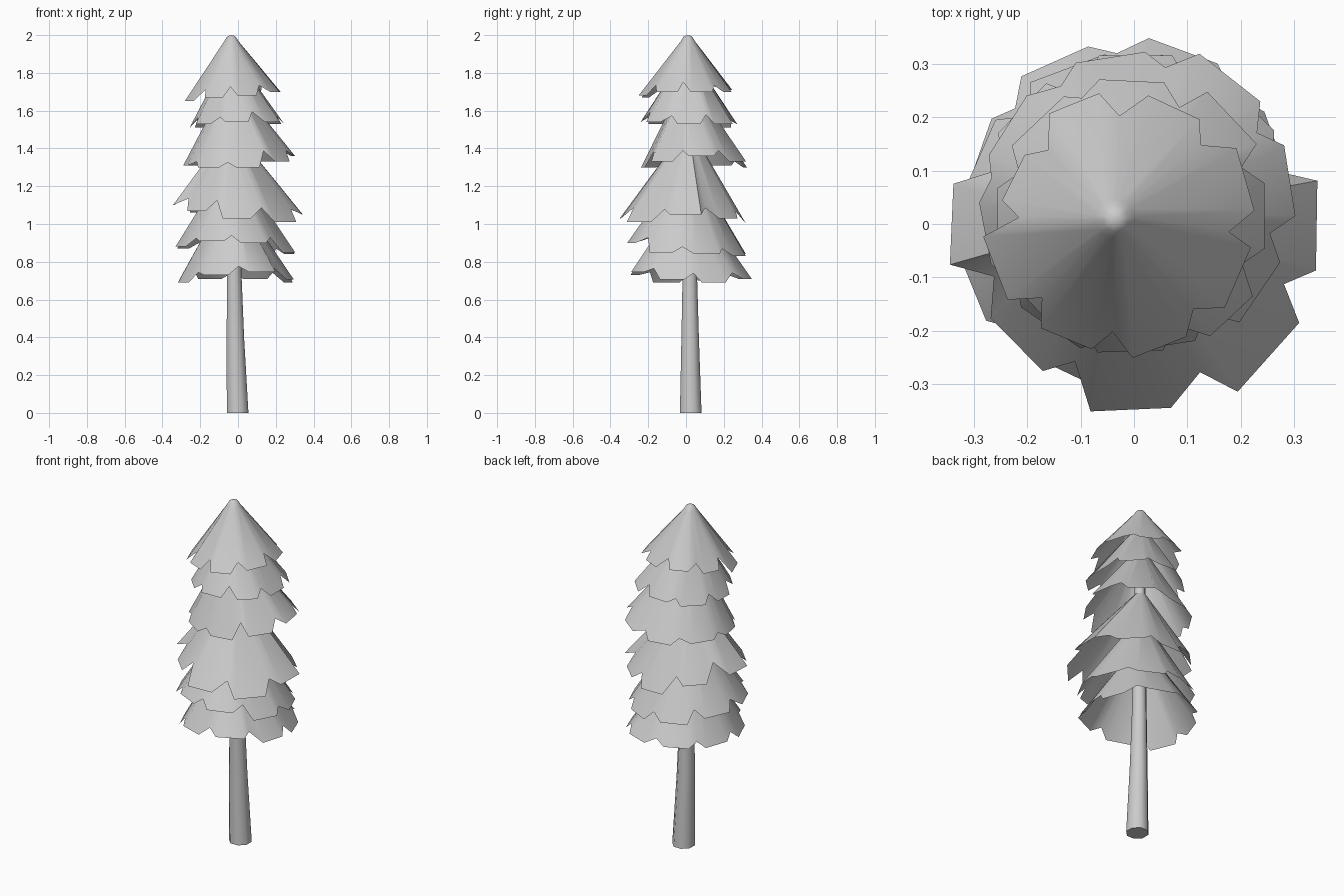
import bpy, bmesh, random
from math import cos, sin, radians

random.seed(4)
cube = bpy.data.objects.get("Cube")
if cube:
    bpy.data.objects.remove(cube)

grey = bpy.data.materials.new("light grey")
grey.use_nodes = True
colour = (0.6, 0.6, 0.6, 1)
grey.diffuse_color = colour
grey.node_tree.nodes["Principled BSDF"].inputs["Base Color"].default_value = colour


def loft(name, rings, cap_start, cap_end, sharp):
    """Join rings of points, equal in length, into one smooth surface."""
    bm = bmesh.new()
    loops = [[bm.verts.new(p) for p in ring] for ring in rings]
    for a, b in zip(loops, loops[1:]):
        n = len(a)
        for i in range(n):
            j = (i + 1) % n
            bm.faces.new((a[i], a[j], b[j], b[i]))
    if cap_start:
        bm.faces.new(loops[0])
    if cap_end:
        bm.faces.new(loops[-1])
    bmesh.ops.recalc_face_normals(bm, faces=bm.faces)
    mesh = bpy.data.meshes.new(name)
    bm.to_mesh(mesh)
    bm.free()
    obj = bpy.data.objects.new(name, mesh)
    bpy.context.collection.objects.link(obj)
    mesh.materials.append(grey)
    bpy.ops.object.select_all(action='DESELECT')
    obj.select_set(True)
    bpy.context.view_layer.objects.active = obj
    bpy.ops.object.shade_smooth_by_angle(angle=radians(sharp))


def circle(x, y, z, r, angles):
    return [(x + r * cos(a), y + r * sin(a), z) for a in angles]


# Trunk: tapered, leaning slightly, hidden at the top by the foliage
eight = [radians(45 * i + 22.5) for i in range(8)]
trunk_path = [(0, -0.002, 0.025, 0.062), (0.4, -0.014, 0.022, 0.05),
              (0.75, -0.02, 0.02, 0.041), (1.75, -0.035, 0.01, 0.026)]
loft("trunk", [circle(x, y, z, r, eight) for z, x, y, r in trunk_path], True, True, 50)


def tier(name, top, centre, phase, radii, heights, notch=0.84, domed=False):
    """Open skirt of eight lobes, each with its own reach and tip height."""
    angles, edge = [], []
    for i, (r, z) in enumerate(zip(radii, heights)):
        inner = notch * min(r, radii[i - 1]) + 0.02 * random.random()
        middle = (z + heights[i - 1]) / 2
        rise = 0.85 * (top - middle) * (1 - inner / r)
        for offset, reach, height in ((-22.5, inner, middle + rise), (-13, r, z), (13, r, z)):
            a = radians(phase + 45 * i + offset + random.uniform(-2, 2))
            reach *= random.uniform(0.985, 1.015)
            angles.append(a)
            edge.append((centre[0] + reach * cos(a), centre[1] + reach * sin(a), height))
    neck = (-0.035, 0.01)
    if domed:
        profile = ((0.036, 0.03), (0.024, 0.01), (0.01, 0.001))
    else:
        profile = ((0.03, 0),)
    rings = [edge] + [circle(*neck, top - drop, r, angles) for r, drop in profile]
    loft(name, rings, False, domed, 50)


# Foliage tiers, from the crown down
tier("foliage_crown", 2.0, (-0.03, 0), 20,
     [.26, .25, .245, .22, .25, .24, .25, .255],
     [1.70, 1.70, 1.71, 1.68, 1.65, 1.67, 1.68, 1.70], 0.8, domed=True)
tier("foliage_upper", 1.88, (-0.002, 0.015), 0,
     [.255, .27, .26, .26, .26, .26, .26, .27],
     [1.53, 1.53, 1.53, 1.51, 1.51, 1.53, 1.54, 1.54])
tier("foliage_upper_middle", 1.74, (0, 0.03), 10,
     [.30, .31, .295, .29, .29, .28, .27, .295],
     [1.36, 1.33, 1.30, 1.31, 1.31, 1.30, 1.30, 1.33], 0.87)
tier("foliage_middle", 1.48, (0, 0), 0,
     [.35, .32, .32, .31, .35, .325, .355, .365],
     [1.05, 1.03, 1.005, 1.06, 1.1, 1.07, 1.03, 1.01], 0.82)
tier("foliage_lower_middle", 1.31, (-0.015, 0), 20,
     [.32, .32, .32, .31, .32, .31, .31, .32],
     [0.84, 0.83, 0.84, 0.87, 0.88, 0.91, 0.90, 0.85], 0.86)
tier("foliage_bottom", 1.15, (-0.01, 0.025), 25,
     [.31, .325, .32, .305, .315, .325, .325, .31],
     [0.69, 0.71, 0.71, 0.70, 0.69, 0.73, 0.745, 0.705], 0.88)
